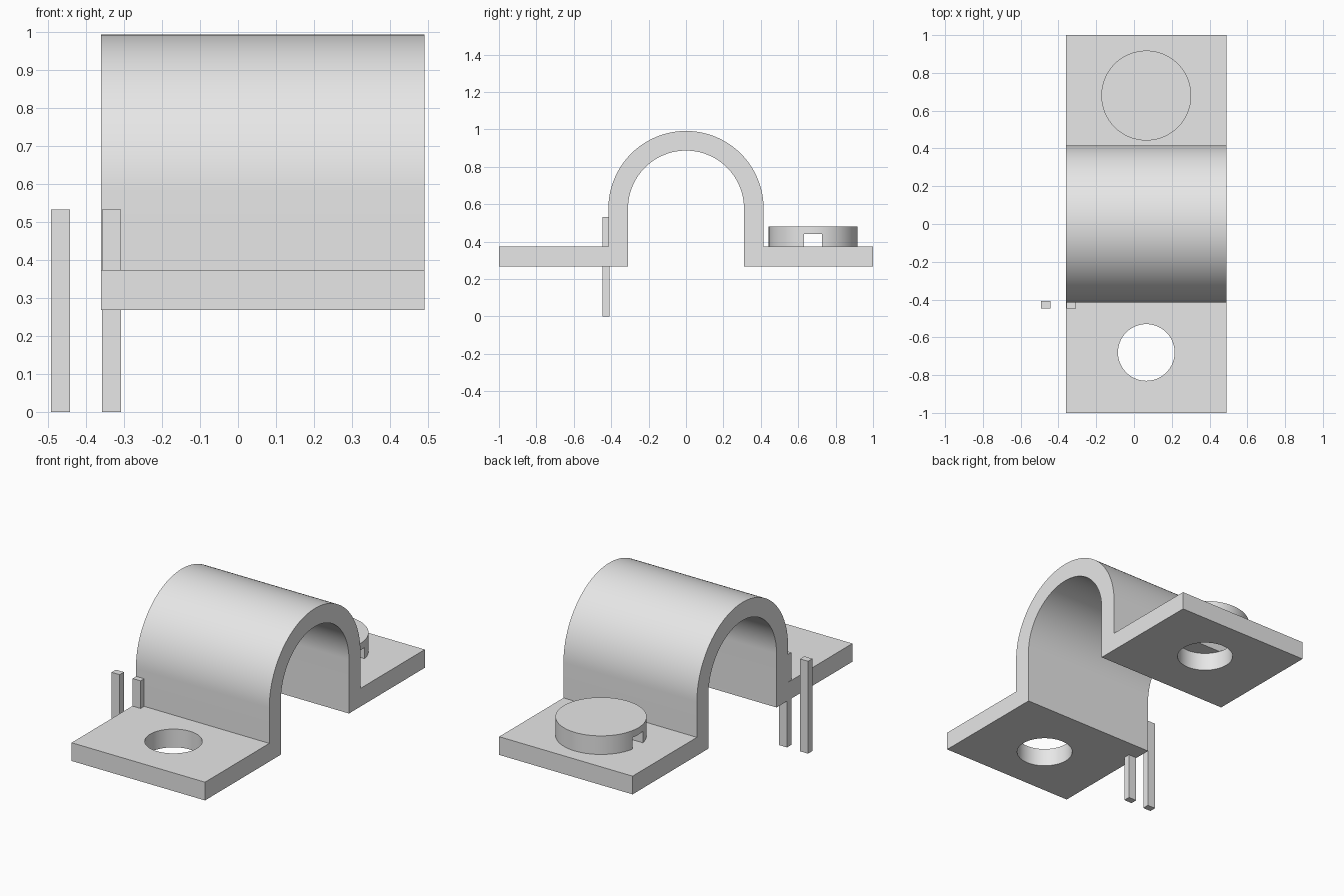
import bpy, bmesh, math

cube = bpy.data.objects.get("Cube")
if cube:
    bpy.data.objects.remove(cube, do_unlink=True)

# One plain grey
grey = bpy.data.materials.new("light grey")
grey.use_nodes = True
grey.diffuse_color = (0.8, 0.8, 0.8, 1)
grey.node_tree.nodes["Principled BSDF"].inputs["Base Color"].default_value = (0.8, 0.8, 0.8, 1)

X0, X1 = -0.36, 0.49            # strap width
XC = (X0 + X1) / 2
BASE, DECK = 0.268, 0.373       # underside and top of the feet
R_OUT, R_IN, ARCH_Z = 0.415, 0.31, 0.577
HOLE_Y, HOLE_R = 0.68, 0.15


def finish(bm, name):
    bmesh.ops.recalc_face_normals(bm, faces=bm.faces)
    mesh = bpy.data.meshes.new(name)
    bm.to_mesh(mesh)
    bm.free()
    mesh.materials.append(grey)
    ob = bpy.data.objects.new(name, mesh)
    bpy.context.collection.objects.link(ob)
    return ob


def box(name, lo, hi):
    bm = bmesh.new()
    bmesh.ops.create_cube(bm, size=1)
    for v in bm.verts:
        v.co = [a if c < 0 else b for c, a, b in zip(v.co, lo, hi)]
    return finish(bm, name)


def cylinder(name, y, r, z0, z1):
    bm = bmesh.new()
    bmesh.ops.create_cone(bm, cap_ends=True, segments=96, radius1=r, radius2=r, depth=z1 - z0)
    bmesh.ops.translate(bm, verts=bm.verts, vec=(XC, y, (z0 + z1) / 2))
    return finish(bm, name)


def cut(target, cutter):
    mod = target.modifiers.new("cut", 'BOOLEAN')
    mod.operation, mod.solver, mod.object = 'DIFFERENCE', 'EXACT', cutter
    bpy.context.view_layer.objects.active = target
    bpy.ops.object.modifier_apply(modifier=mod.name)
    bpy.data.objects.remove(cutter, do_unlink=True)


def smooth(ob):
    bpy.ops.object.select_all(action='DESELECT')
    ob.select_set(True)
    bpy.context.view_layer.objects.active = ob
    bpy.ops.object.shade_smooth_by_angle(angle=math.radians(30))


# Strap: side profile of feet, legs and arch, extruded across the width
def arc(r, steps=64):
    return [(r * math.cos(math.pi * i / steps), ARCH_Z + r * math.sin(math.pi * i / steps))
            for i in range(steps + 1)]


profile = [(1, BASE), (1, DECK), (R_OUT, DECK)] + arc(R_OUT)
profile += [(-R_OUT, DECK), (-1, DECK), (-1, BASE), (-R_IN, BASE)]
profile += arc(R_IN)[::-1] + [(R_IN, BASE)]
bm = bmesh.new()
side = bm.faces.new([bm.verts.new((X0, y, z)) for y, z in profile])
end = bmesh.ops.extrude_face_region(bm, geom=[side])["geom"]
bmesh.ops.translate(bm, verts=[g for g in end if isinstance(g, bmesh.types.BMVert)],
                    vec=(X1 - X0, 0, 0))
strap = finish(bm, "strap")

# Bolt holes in both feet
for s in (-1, 1):
    cut(strap, cylinder("hole_cutter", s * HOLE_Y, HOLE_R, BASE - 0.1, DECK + 0.1))
smooth(strap)

# Round cap on the rear foot, slotted across its underside
cap = cylinder("rear_cap", HOLE_Y, 0.238, DECK, 0.48)
cut(cap, box("slot_cutter", (X0, 0.632, DECK - 0.1), (X1, 0.727, 0.44)))
smooth(cap)

# Two upright pins by the front foot
for name, x in (("outer_pin", -0.492), ("inner_pin", -0.358)):
    box(name, (x, -0.447, 0), (x + 0.051, -0.408, 0.532))
